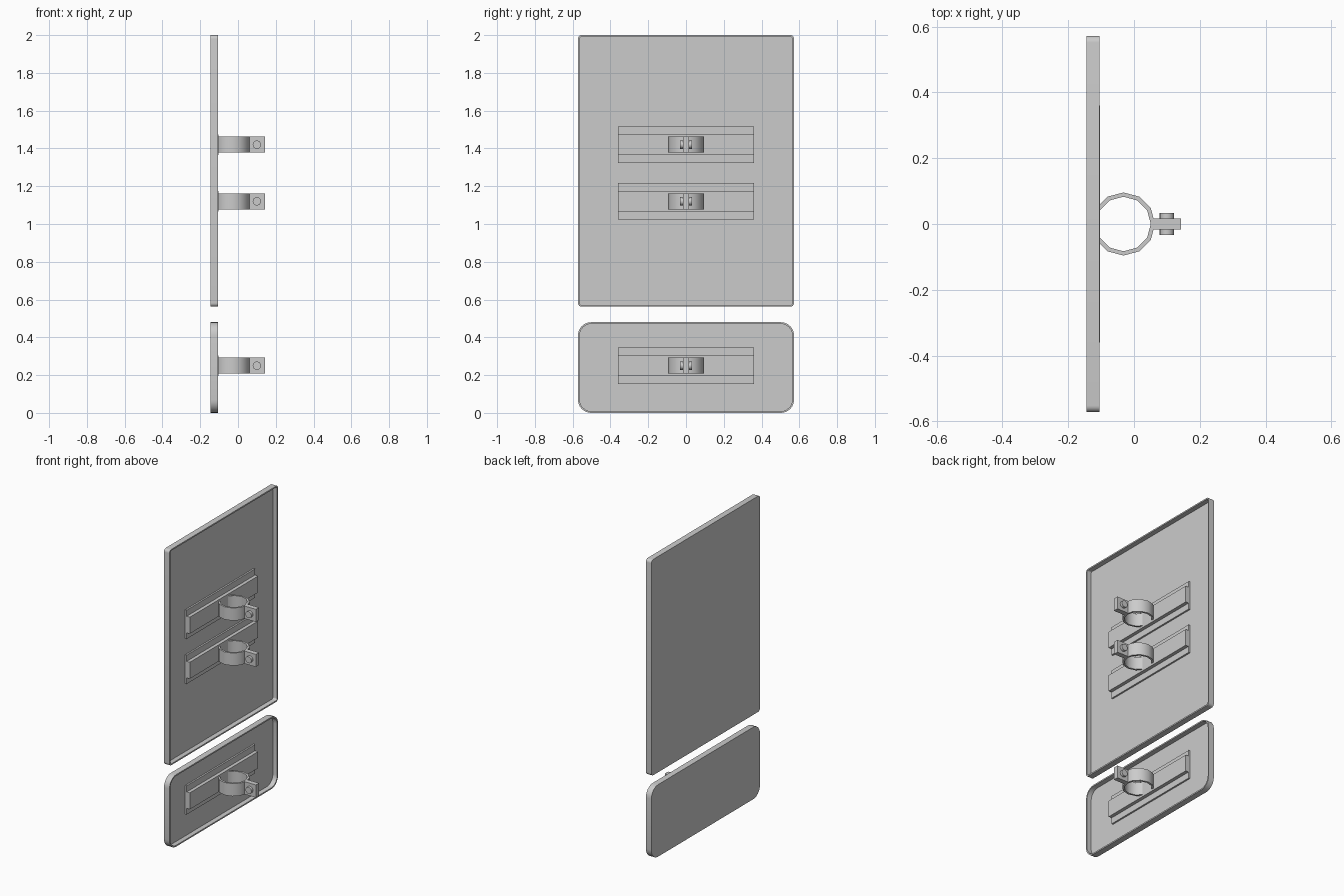
import bpy, bmesh, math
from mathutils import Matrix, Vector

cube = bpy.data.objects.get("Cube")
if cube:
    bpy.data.objects.remove(cube)

# Single galvanised metal colour
metal = bpy.data.materials.new("grey_metal")
metal.use_nodes = True
colour = (0.6, 0.6, 0.6, 1)
metal.diffuse_color = colour
metal.node_tree.nodes["Principled BSDF"].inputs["Base Color"].default_value = colour


def finish(name, bm):
    bmesh.ops.recalc_face_normals(bm, faces=bm.faces)
    mesh = bpy.data.meshes.new(name)
    bm.to_mesh(mesh)
    bm.free()
    obj = bpy.data.objects.new(name, mesh)
    bpy.context.collection.objects.link(obj)
    mesh.materials.append(metal)
    bpy.ops.object.select_all(action="DESELECT")
    obj.select_set(True)
    bpy.context.view_layer.objects.active = obj
    bpy.ops.object.shade_smooth_by_angle(angle=math.radians(35))
    return obj


def extrude_profile(name, points, offset):
    """Extrude a closed outline along an offset vector."""
    bm = bmesh.new()
    face = bm.faces.new([bm.verts.new(p) for p in points])
    result = bmesh.ops.extrude_face_region(bm, geom=[face], use_keep_orig=True)
    moved = [v for v in result["geom"] if isinstance(v, bmesh.types.BMVert)]
    bmesh.ops.translate(bm, verts=moved, vec=offset)
    return finish(name, bm)


def rounded_outline(half_w, low, high, radius, x, steps=6):
    """Rounded rectangle in the YZ plane."""
    corners = [(half_w, high), (-half_w, high), (-half_w, low), (half_w, low)]
    signs = [(-1, -1), (1, -1), (1, 1), (-1, 1)]
    points = []
    for k, ((y, z), (sy, sz)) in enumerate(zip(corners, signs)):
        for i in range(steps + 1):
            a = math.pi / 2 * (k + i / steps)
            points.append((x, y + sy * radius + radius * math.cos(a),
                           z + sz * radius + radius * math.sin(a)))
    return points


def panel(name, low, high, radius):
    """Shallow tray: flat face on -x, folded rim towards +x."""
    back, floor, front, rim = -0.145, -0.137, -0.105, 0.009
    outer = (0.572, low, high, radius)
    inner = (0.572 - rim, low + rim, high - rim, radius - rim)
    loops = [(outer, back), (outer, front), (inner, front), (inner, floor)]
    bm = bmesh.new()
    rings = [[bm.verts.new(p) for p in rounded_outline(*shape, x)]
             for shape, x in loops]
    count = len(rings[0])
    for a, b in zip(rings, rings[1:]):
        for i in range(count):
            j = (i + 1) % count
            bm.faces.new((a[i], a[j], b[j], b[i]))
    bm.faces.new(rings[0])
    bm.faces.new(rings[-1])
    finish(name, bm)


def box(name, center, size):
    bm = bmesh.new()
    bmesh.ops.create_cube(bm, size=1, matrix=Matrix.Translation(center)
                          @ Matrix.Diagonal((*size, 1)))
    finish(name, bm)


def clamp(label, z):
    # Stepped rail fixed to the panel
    floor, step, top = -0.138, -0.126, -0.103
    half = [(floor, 0.096), (step, 0.096), (step, 0.055), (top, 0.055)]
    outline = half + [(x, -h) for x, h in reversed(half)]
    extrude_profile(label + "_rail", [(x, -0.36, z + h) for x, h in outline],
                    Vector((0, 0.72, 0)))

    # Twelve-sided pipe band
    bm = bmesh.new()
    sides, height = 12, 0.042
    loops = [(0.096, -height), (0.096, height), (0.083, height), (0.083, -height)]
    rings = []
    for radius, dz in loops:
        angles = [math.tau * i / sides for i in range(sides)]
        rings.append([bm.verts.new((-0.032 + radius * math.cos(a),
                                    radius * math.sin(a), z + dz)) for a in angles])
    for k in range(4):
        a, b = rings[k], rings[(k + 1) % 4]
        for i in range(sides):
            j = (i + 1) % sides
            bm.faces.new((a[i], a[j], b[j], b[i]))
    finish(label + "_band", bm)

    # Clamping ear and the bolt through it
    box(label + "_ear", (0.099, 0, z), (0.088, 0.033, 0.084))
    bm = bmesh.new()
    bmesh.ops.create_cone(bm, cap_ends=True, segments=16, radius1=0.022,
                          radius2=0.022, depth=0.066,
                          matrix=Matrix.Translation((0.1, 0, z))
                          @ Matrix.Rotation(math.pi / 2, 4, "X"))
    finish(label + "_bolt", bm)


panel("main_panel", 0.562, 2.0, 0.02)
panel("lower_panel", 0.0, 0.48, 0.07)
for label, height in (("upper", 1.42), ("middle", 1.12), ("lower", 0.25)):
    clamp(label, height)
